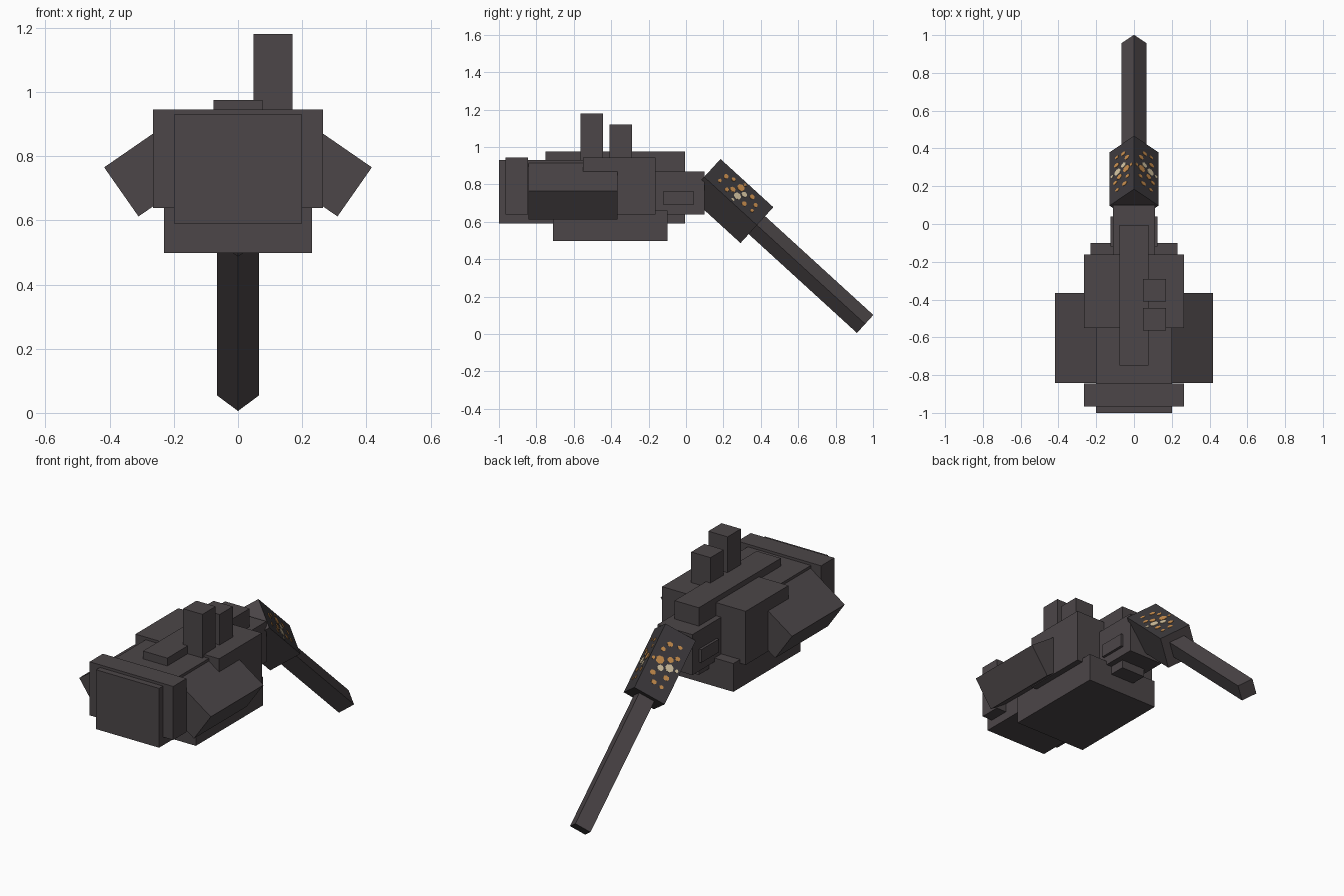
import bpy, bmesh, math
from mathutils import Vector, Matrix

if "Cube" in bpy.data.objects:
    bpy.data.objects.remove(bpy.data.objects["Cube"])


def material(name, rgb):
    m = bpy.data.materials.new(name)
    m.diffuse_color = (*rgb, 1)
    m.use_nodes = True
    m.node_tree.nodes["Principled BSDF"].inputs["Base Color"].default_value = m.diffuse_color
    return m


CHARCOAL = material("charcoal", (0.072, 0.061, 0.065))
SOOT = material("soot", (0.046, 0.042, 0.046))
ORANGE = material("orange", (0.58, 0.27, 0.075))
CREAM = material("cream", (0.66, 0.55, 0.36))


def finish(name, bm, *mats):
    bmesh.ops.recalc_face_normals(bm, faces=bm.faces)
    me = bpy.data.meshes.new(name)
    bm.to_mesh(me)
    bm.free()
    for m in mats:
        me.materials.append(m)
    ob = bpy.data.objects.new(name, me)
    bpy.context.collection.objects.link(ob)
    return ob


def box(name, x, y, z):
    """Axis-aligned box from (min, max) ranges."""
    bm = bmesh.new()
    bmesh.ops.create_cube(bm, size=1)
    for v in bm.verts:
        v.co = [a + (c + 0.5) * (b - a) for c, (a, b) in zip(v.co, (x, y, z))]
    return finish(name, bm, CHARCOAL)


# Body blocks
box("front_core", (-0.20, 0.20), (-1.0, -0.30), (0.59, 0.93))
box("front_plate", (-0.265, 0.265), (-0.965, -0.845), (0.638, 0.945))
box("rear_block", (-0.265, 0.265), (-0.55, -0.162), (0.638, 0.945))
box("base", (-0.23, 0.23), (-0.71, -0.10), (0.498, 0.66))
box("spine", (-0.077, 0.077), (-0.75, -0.006), (0.59, 0.975))
box("neck", (-0.11, 0.11), (-0.20, 0.10), (0.638, 0.87))
box("neck_lug", (-0.125, 0.125), (-0.12, 0.04), (0.69, 0.765))

# Two posts on the right of the top
box("front_post", (0.048, 0.17), (-0.565, -0.445), (0.85, 1.18))
box("rear_post", (0.048, 0.17), (-0.41, -0.29), (0.85, 1.12))

# Tilted side tanks
for side, label in ((1, "right"), (-1, "left")):
    bm = bmesh.new()
    outer, low = Vector((0.417, 0.765)), Vector((0.31, 0.612))
    inward = Vector((-0.823, 0.568)) * 0.272
    ends = [[bm.verts.new((side * p.x, y, p.y))
             for p in (outer, low, low + inward, outer + inward)]
            for y in (-0.842, -0.365)]
    bm.faces.new(ends[0])
    bm.faces.new(ends[1])
    for i in range(4):
        j = (i + 1) % 4
        bm.faces.new((ends[0][i], ends[0][j], ends[1][j], ends[1][i]))
    finish(label + "_side_tank", bm, CHARCOAL)

# Sloping arm: two square bars turned on edge
TILT = math.radians(42.4)
AXIS = Vector((0, math.cos(TILT), -math.sin(TILT)))
UP = Vector((0, math.sin(TILT), math.cos(TILT)))
SIDE = Vector((1, 0, 0))
START = Vector((0, 0.097, 0.84))
COLLAR_R, COLLAR_LEN = 0.13, 0.382


def diamond_bar(name, start, length, radius, *mats):
    bm = bmesh.new()
    bmesh.ops.create_cone(bm, cap_ends=True, segments=4, radius1=radius,
                          radius2=radius, depth=length)
    turn = Matrix((SIDE, -UP, AXIS)).transposed().to_4x4()
    mid = start + AXIS * length / 2
    bmesh.ops.transform(bm, matrix=Matrix.Translation(mid) @ turn, verts=bm.verts)
    return finish(name, bm, *mats)


collar = diamond_bar("collar", START, COLLAR_LEN, COLLAR_R, CHARCOAL, SOOT)
for f in collar.data.polygons:
    if abs(f.normal.x) > 0.5 and f.normal.z > 0:
        f.material_index = 1
arm_start = START + AXIS * 0.3
arm_end = Vector((0, 0.955, 0.051))
diamond_bar("arm", arm_start, (arm_end - arm_start).length, 0.065, CHARCOAL)

# Painted spots on both upper collar faces:
# along, across, half length, half width, material
SPOTS = [
    (0.184, 0.057, 0.022, 0.024, 0), (0.200, 0.122, 0.022, 0.024, 1),
    (0.222, 0.078, 0.017, 0.018, 1), (0.158, 0.108, 0.016, 0.018, 0),
    (0.085, 0.070, 0.013, 0.018, 0), (0.075, 0.125, 0.010, 0.014, 0),
    (0.125, 0.048, 0.012, 0.014, 0), (0.135, 0.140, 0.012, 0.015, 0),
    (0.262, 0.052, 0.014, 0.017, 0), (0.255, 0.130, 0.014, 0.018, 0),
    (0.305, 0.080, 0.012, 0.016, 0), (0.310, 0.128, 0.010, 0.013, 0),
    (0.190, 0.020, 0.010, 0.009, 0), (0.195, 0.164, 0.010, 0.009, 1),
]
for side, label in ((1, "right"), (-1, "left")):
    across = (SIDE * side - UP).normalized()
    normal = (SIDE * side + UP).normalized()
    ridge = START + UP * COLLAR_R
    bm = bmesh.new()
    for u, v, ru, rv, mat in SPOTS:
        rim = []
        for k in range(7):
            a = k * math.tau / 7 + u * 20
            p = ridge + AXIS * (u + ru * math.cos(a)) + across * (v + rv * math.sin(a))
            rim.append(p)
        top = [bm.verts.new(p + normal * 0.002) for p in rim]
        low = [bm.verts.new(p - normal * 0.001) for p in rim]
        faces = [bm.faces.new(top), bm.faces.new(low)]
        faces += [bm.faces.new((top[k], top[k - 1], low[k - 1], low[k]))
                  for k in range(7)]
        for f in faces:
            f.material_index = mat
    finish(label + "_collar_spots", bm, ORANGE, CREAM)
